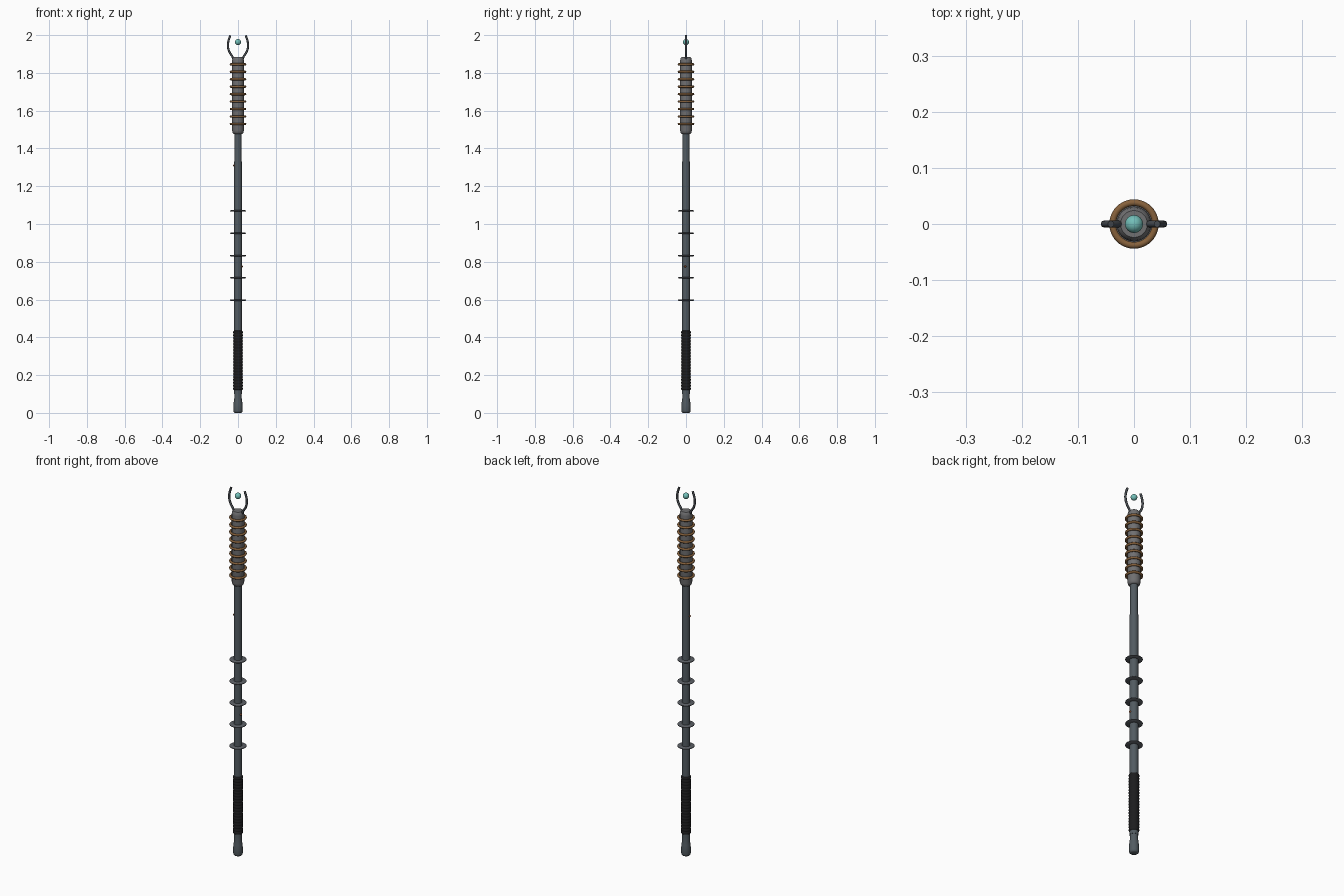
import bpy, math

if "Cube" in bpy.data.objects:
    bpy.data.objects.remove(bpy.data.objects["Cube"])


def mat(name, rgb):
    m = bpy.data.materials.new(name)
    m.diffuse_color = (*rgb, 1)
    m.use_nodes = True
    m.node_tree.nodes["Principled BSDF"].inputs["Base Color"].default_value = m.diffuse_color
    return m


STEEL = mat("blue grey steel", (0.085, 0.105, 0.12))
DARK = mat("dark steel", (0.06, 0.068, 0.078))
RING = mat("ring grey", (0.11, 0.12, 0.135))
CORE = mat("ceramic grey", (0.16, 0.16, 0.165))
COPPER = mat("copper", (0.24, 0.12, 0.045))
GRIP = mat("black rubber", (0.012, 0.012, 0.013))
GLOW = mat("teal orb", (0.17, 0.52, 0.48))
RUST = mat("rust", (0.25, 0.08, 0.03))


def finish(name, m, angle=40):
    o = bpy.context.object
    o.name = name
    o.data.materials.clear()
    o.data.materials.append(m)
    bpy.ops.object.shade_smooth_by_angle(angle=math.radians(angle))
    return o


def lathe(name, profile, m, n=32):
    """Spin (radius, height) points round z and cap both ends."""
    verts, faces = [], []
    for r, z in profile:
        for i in range(n):
            a = 2 * math.pi * i / n
            verts.append((r * math.cos(a), r * math.sin(a), z))
    for k in range(len(profile) - 1):
        for i in range(n):
            j = (i + 1) % n
            faces.append((k * n + i, k * n + j, (k + 1) * n + j, (k + 1) * n + i))
    faces.append(tuple(reversed(range(n))))
    faces.append(tuple(range((len(profile) - 1) * n, len(profile) * n)))
    me = bpy.data.meshes.new(name)
    me.from_pydata(verts, [], faces)
    o = bpy.data.objects.new(name, me)
    bpy.context.collection.objects.link(o)
    bpy.ops.object.select_all(action='DESELECT')
    bpy.context.view_layer.objects.active = o
    o.select_set(True)
    return finish(name, m)


def torus(name, z, major, minor, m):
    bpy.ops.mesh.primitive_torus_add(location=(0, 0, z), major_radius=major,
                                     minor_radius=minor, major_segments=40, minor_segments=12)
    return finish(name, m, 60)


# main pole and pommel
lathe("pole", [(0.021, 0.1), (0.021, 1.3), (0.0195, 1.34), (0.0195, 1.5)], STEEL)
lathe("pommel", [(0.017, 0), (0.022, 0.004), (0.024, 0.012), (0.024, 0.04),
                 (0.022, 0.062), (0.0195, 0.08), (0.0195, 0.125)], STEEL)

# ribbed grip
ribs = 20
grip = [(0.021, 0.12)]
for i in range(ribs):
    z0 = 0.12 + 0.315 * i / ribs
    h = 0.315 / ribs
    grip += [(0.0235, z0 + h * 0.1), (0.0255, z0 + h * 0.35),
             (0.0255, z0 + h * 0.65), (0.0235, z0 + h * 0.9)]
grip.append((0.021, 0.435))
lathe("grip", grip, GRIP)

# collars on the pole
for i in range(5):
    z = 0.597 + 0.118 * i
    lathe("pole_ring", [(0.02, z - 0.004), (0.038, z - 0.004), (0.042, z - 0.0015),
                        (0.042, z + 0.0015), (0.038, z + 0.004), (0.02, z + 0.004)], RING)

# coil core and copper windings
lathe("coil_core", [(0.022, 1.477), (0.028, 1.482), (0.031, 1.495), (0.031, 1.865),
                    (0.029, 1.878), (0.024, 1.884)], CORE)
for i in range(9):
    torus("copper_ring", 1.53 + 0.0394 * i, 0.038, 0.006, COPPER)

# two curved prongs
path = [(0.022, 1.862), (0.029, 1.885), (0.045, 1.91), (0.053, 1.94), (0.051, 1.967), (0.041, 1.998)]
for s, side in ((-1, "left"), (1, "right")):
    cu = bpy.data.curves.new("prong", 'CURVE')
    cu.dimensions = '3D'
    cu.bevel_depth = 0.006
    cu.bevel_resolution = 3
    cu.use_fill_caps = True
    cu.resolution_u = 8
    sp = cu.splines.new('BEZIER')
    sp.bezier_points.add(len(path) - 1)
    for p, (x, z) in zip(sp.bezier_points, path):
        p.co = (s * x, 0, z)
        p.handle_left_type = p.handle_right_type = 'AUTO'
    o = bpy.data.objects.new(side + "_prong", cu)
    bpy.context.collection.objects.link(o)
    bpy.ops.object.select_all(action='DESELECT')
    bpy.context.view_layer.objects.active = o
    o.select_set(True)
    bpy.ops.object.convert(target='MESH')
    finish(side + "_prong", DARK)

# floating orb between the prongs
bpy.ops.mesh.primitive_uv_sphere_add(radius=0.016, location=(0, 0, 1.963), segments=24, ring_count=16)
finish("orb", GLOW, 60)

# small rust spots on the pole
for x, z in ((0.02, 0.775), (-0.02, 1.31)):
    bpy.ops.mesh.primitive_uv_sphere_add(radius=0.006, location=(x, -0.004, z), segments=12, ring_count=8)
    finish("rust_spot", RUST, 60)
